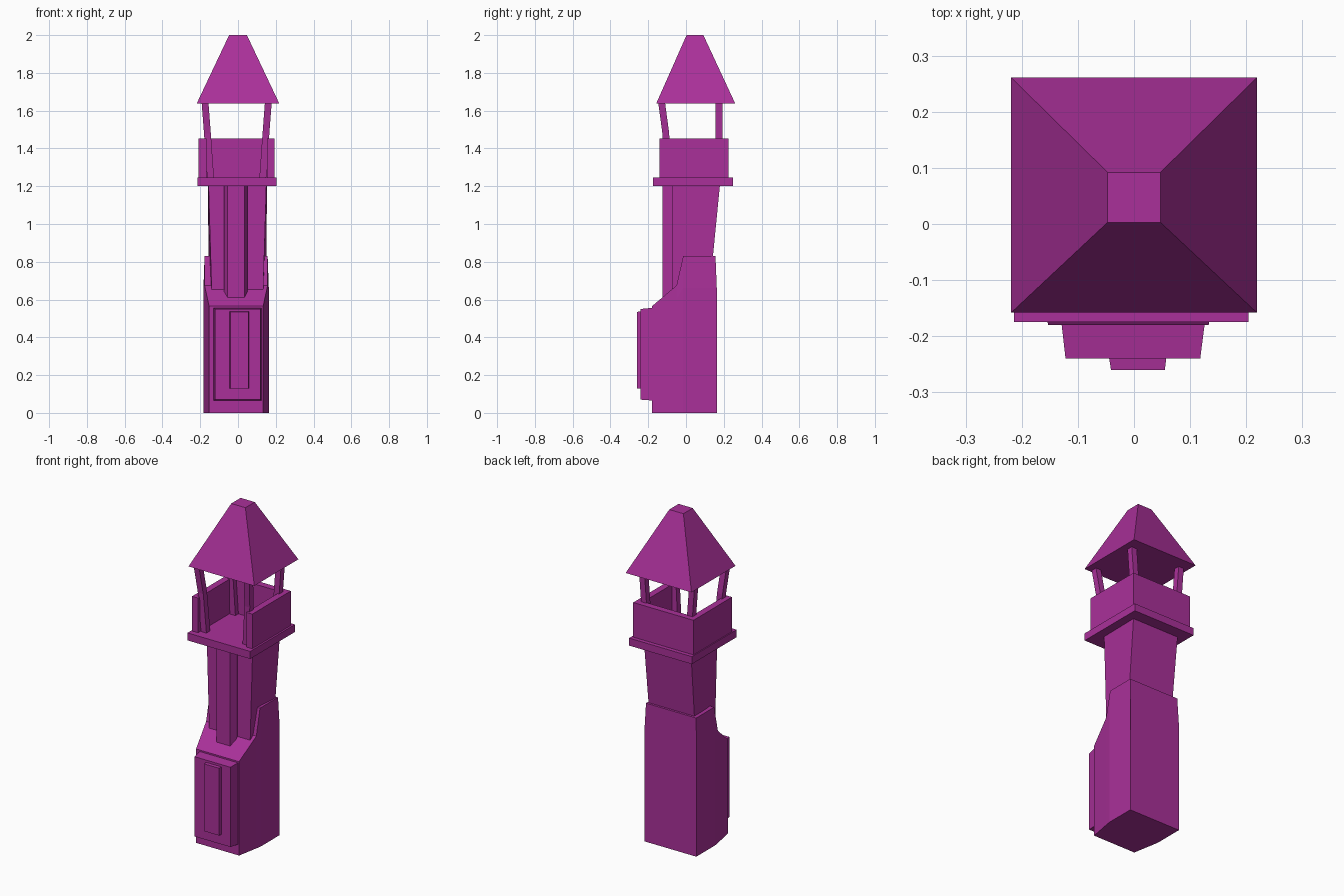
import bpy
import bmesh

cube = bpy.data.objects.get("Cube")
if cube:
    bpy.data.objects.remove(cube, do_unlink=True)

# One flat colour
COLOUR = (0.40, 0.03, 0.32, 1.0)
purple = bpy.data.materials.new("purple")
purple.use_nodes = True
purple.diffuse_color = COLOUR
purple.node_tree.nodes["Principled BSDF"].inputs["Base Color"].default_value = COLOUR


def loft(name, rings):
    """Skin a closed solid through rings of equal length."""
    bm = bmesh.new()
    loops = [[bm.verts.new(p) for p in ring] for ring in rings]
    for a, b in zip(loops, loops[1:]):
        for i in range(len(a)):
            j = (i + 1) % len(a)
            bm.faces.new((a[i], a[j], b[j], b[i]))
    bm.faces.new(loops[0][::-1])
    bm.faces.new(loops[-1])
    bmesh.ops.recalc_face_normals(bm, faces=bm.faces)
    mesh = bpy.data.meshes.new(name)
    bm.to_mesh(mesh)
    bm.free()
    mesh.materials.append(purple)
    obj = bpy.data.objects.new(name, mesh)
    bpy.context.scene.collection.objects.link(obj)
    return obj


def level(x0, x1, y0, y1, z):
    """Horizontal rectangle."""
    return [(x0, y0, z), (x1, y0, z), (x1, y1, z), (x0, y1, z)]


def upright(x0, x1, z0, z1, y):
    """Rectangle facing the front."""
    return [(x0, y, z0), (x1, y, z0), (x1, y, z1), (x0, y, z1)]


def trapezoid(cx, front, back, y0, y1, z):
    """Horizontal trapezoid with its own front and back half widths."""
    return [(cx - front, y0, z), (cx + front, y0, z),
            (cx + back, y1, z), (cx - back, y1, z)]


# Lower body: sections run from front to back, narrowing to the front
def body_section(y, y_top, half, half_top, shoulder, top):
    c = -0.01
    return [(c - half, y, 0), (c + half, y, 0), (c + half, y, shoulder),
            (c + half_top, y_top, top), (c - half_top, y_top, top),
            (c - half, y, shoulder)]


loft("lower_body", [
    body_section(-0.18, -0.18, 0.143, 0.143, 0.5, 0.565),
    body_section(-0.05, -0.05, 0.167, 0.167, 0.6, 0.675),
    body_section(-0.015, -0.015, 0.173, 0.167, 0.66, 0.83),
    body_section(0.163, 0.156, 0.173, 0.167, 0.66, 0.83),
])

# Front door panels
loft("door_panel", [upright(-0.13, 0.127, 0.065, 0.557, -0.17),
                    upright(-0.122, 0.118, 0.07, 0.55, -0.24)])
loft("door_inset", [upright(-0.045, 0.058, 0.128, 0.537, -0.235),
                    upright(-0.041, 0.055, 0.13, 0.535, -0.26)])

# Flaring shaft and its front pilaster
loft("shaft", [trapezoid(-0.003, 0.135, 0.15, -0.075, 0.12, 0.6),
               trapezoid(-0.003, 0.153, 0.157, -0.075, 0.18, 1.21)])
loft("pilaster", [
    [(-0.073, -0.07, z), (-0.073, -0.09, z), (-0.055, -0.125, z),
     (0.035, -0.125, z), (0.05, -0.09, z), (0.05, -0.07, z)]
    for z in (0.56, 1.21)])

# Platform and three-sided parapet
loft("platform", [level(-0.214, 0.204, -0.175, 0.25, z) for z in (1.2, 1.245)])


def parapet_ring(z, x0=-0.208, x1=0.193, y0=-0.14, y1=0.226, t=0.04):
    return [(x0, y0, z), (x0 + t, y0, z), (x0 + t, y1 - t, z), (x1 - t, y1 - t, z),
            (x1 - t, y0, z), (x1, y0, z), (x1, y1, z), (x0, y1, z)]


loft("parapet", [parapet_ring(1.24), parapet_ring(1.453)])

# Bent posts leaning outwards
front_path = [(0.138, -0.10, 1.24), (0.155, -0.107, 1.48), (0.168, -0.13, 1.65)]
back_path = [(0.138, 0.175, 1.24), (0.155, 0.175, 1.48), (0.168, 0.175, 1.65)]
for depth, path in (("front", front_path), ("back", back_path)):
    for side, sign in (("left", 1), ("right", -1)):
        rings = []
        for x, y, z in path:
            cx, h = -0.007 + sign * x, 0.018
            rings.append(level(cx - h, cx + h, y - h, y + h, z))
        loft(f"{depth}_{side}_post", rings)

# Truncated pyramid roof
loft("roof", [level(-0.219, 0.219, -0.158, 0.261, 1.637),
              level(-0.047, 0.047, 0.003, 0.092, 2.0)])
